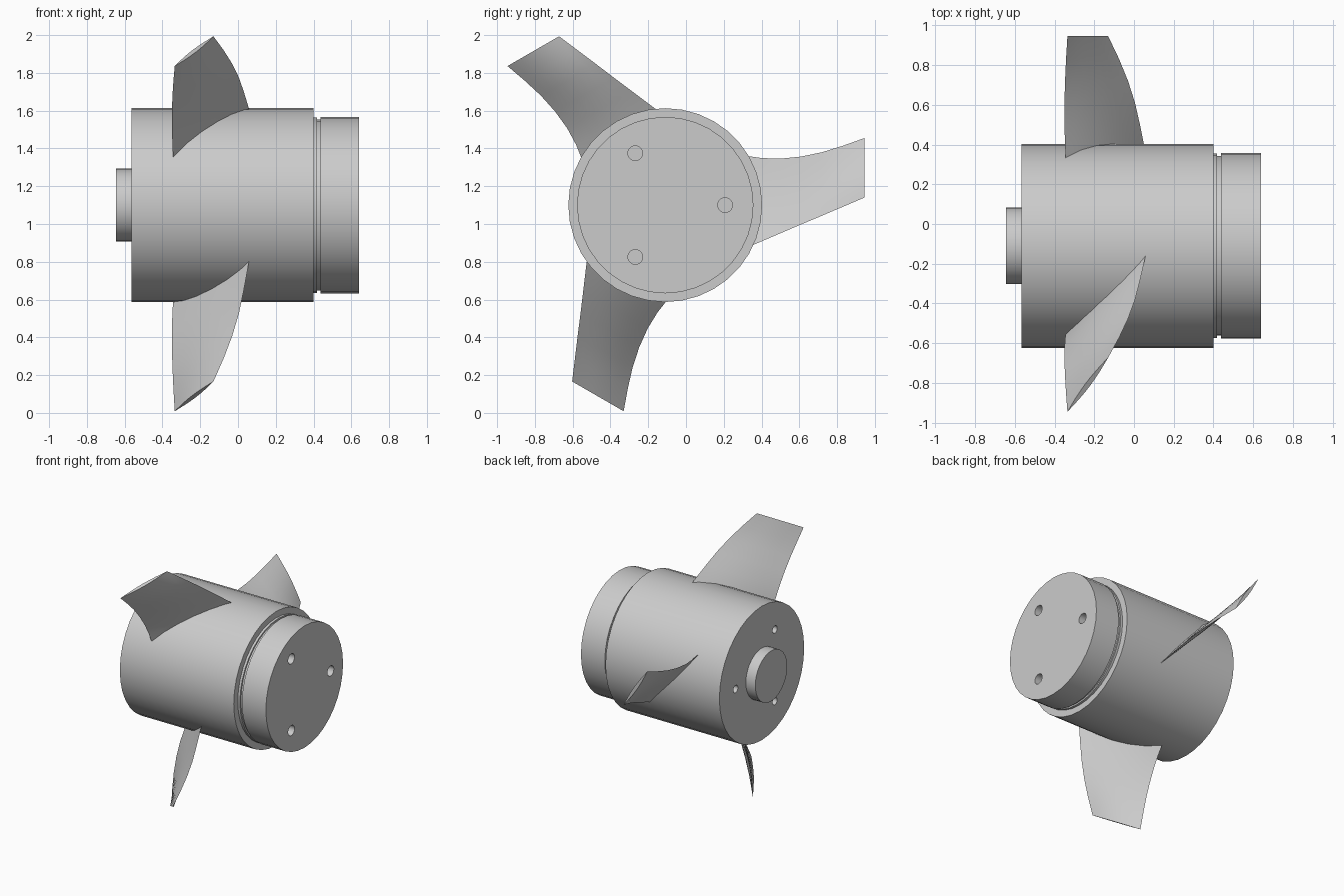
import bpy, bmesh, math
from mathutils import Vector, Matrix

if "Cube" in bpy.data.objects:
    bpy.data.objects.remove(bpy.data.objects["Cube"], do_unlink=True)

AXIS = Vector((0, -0.11, 1.10))   # centre line of the turbine, along x

grey = bpy.data.materials.new("plain grey")
grey.use_nodes = True
grey.diffuse_color = (0.6, 0.6, 0.6, 1)
grey.node_tree.nodes["Principled BSDF"].inputs["Base Color"].default_value = (0.6, 0.6, 0.6, 1)


def loft(name, rings):
    """Skin closed rings of points and cap both ends."""
    bm = bmesh.new()
    loops = [[bm.verts.new(p) for p in ring] for ring in rings]
    for a, b in zip(loops, loops[1:]):
        for i in range(len(a)):
            j = (i + 1) % len(a)
            bm.faces.new((a[i], a[j], b[j], b[i]))
    bm.faces.new(loops[0][::-1])
    bm.faces.new(loops[-1])
    bmesh.ops.recalc_face_normals(bm, faces=bm.faces)
    mesh = bpy.data.meshes.new(name)
    bm.to_mesh(mesh)
    bm.free()
    mesh.materials.append(grey)
    obj = bpy.data.objects.new(name, mesh)
    bpy.context.collection.objects.link(obj)
    return obj


def turned(name, profile, sides=36, centre=AXIS):
    """Revolve (x, radius) pairs about a line along x."""
    angles = [math.tau * i / sides for i in range(sides)]
    return loft(name, [[centre + Vector((x, r * math.cos(a), r * math.sin(a))) for a in angles]
                       for x, r in profile])


def activate(obj):
    bpy.ops.object.select_all(action='DESELECT')
    obj.select_set(True)
    bpy.context.view_layer.objects.active = obj


def drill(obj, x0, x1, radius):
    """Cut three blind bolt holes around the axis."""
    for k in range(3):
        a = math.tau * k / 3
        spot = AXIS + Vector((0, 0.317 * math.cos(a), 0.317 * math.sin(a)))
        cutter = turned("hole_cutter", [(x0, radius), (x1, radius)], 20, spot)
        cutter.hide_render = True
        mod = obj.modifiers.new("hole", 'BOOLEAN')
        mod.operation = 'DIFFERENCE'
        mod.solver = 'EXACT'
        mod.object = cutter
        activate(obj)
        bpy.ops.object.modifier_apply(modifier=mod.name)
        bpy.data.objects.remove(cutter, do_unlink=True)


# Body: drum, grooved collar and shaft stub
drum = turned("drum", [(-0.565, 0.513), (0.40, 0.513)])
collar = turned("collar", [(0.37, 0.464), (0.418, 0.464), (0.418, 0.452),
                           (0.438, 0.452), (0.438, 0.467), (0.64, 0.467)])
stub = turned("shaft_stub", [(-0.645, 0.193), (-0.55, 0.193)])
drill(drum, -0.60, -0.42, 0.028)
drill(collar, 0.50, 0.70, 0.039)

# Blade stations: radius, leading (x, tangent), trailing (x, tangent)
STATIONS = [
    (0.40, (0.07, -0.238), (-0.342, 0.265)),
    (0.51, (0.05, -0.192), (-0.347, 0.249)),
    (0.61, (0.03, -0.149), (-0.350, 0.246)),
    (0.72, (0.005, -0.102), (-0.350, 0.257)),
    (0.83, (-0.03, -0.056), (-0.347, 0.280)),
    (0.94, (-0.075, -0.009), (-0.342, 0.314)),
    (1.055, (-0.13, 0.04), (-0.335, 0.355)),
]
STEPS = 8


def section(u, lead, trail):
    """Thin lens-shaped section from leading to trailing edge and back."""
    lead, trail = Vector(lead), Vector(trail)
    chord = trail - lead
    normal = Vector((-chord.y, chord.x)).normalized()
    points = []
    for i in range(2 * STEPS):
        c = i / STEPS if i <= STEPS else 2 - i / STEPS
        side = 1 if i <= STEPS else -1
        p = lead + chord * c + normal * side * 0.013 * math.sin(math.pi * c)
        points.append(Vector((p.x, u, p.y)))
    return points


# Three twisted blades spaced evenly round the drum
parts = [drum, collar, stub]
for k in range(3):
    place = Matrix.Translation(AXIS) @ Matrix.Rotation(math.tau * k / 3, 4, 'X')
    parts.append(loft(f"blade_{k + 1}", [[place @ p for p in section(*s)] for s in STATIONS]))

for obj in parts:
    activate(obj)
    bpy.ops.object.shade_smooth_by_angle(angle=math.radians(30))
